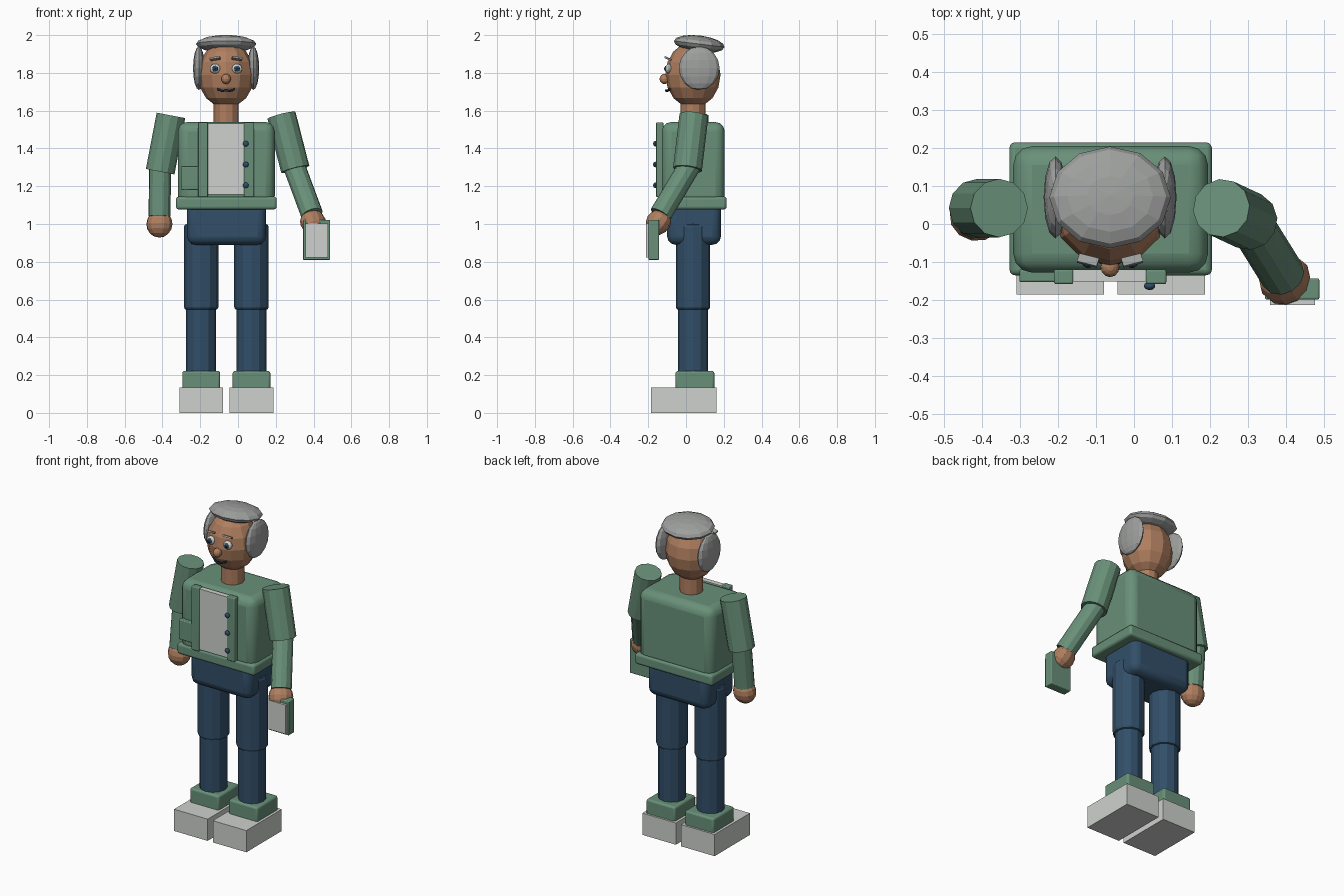
import bpy
from math import radians
from mathutils import Vector

cube = bpy.data.objects.get("Cube")
if cube:
    bpy.data.objects.remove(cube, do_unlink=True)


def material(name, rgb):
    m = bpy.data.materials.new(name)
    m.use_nodes = True
    m.diffuse_color = (*rgb, 1)
    m.node_tree.nodes["Principled BSDF"].inputs["Base Color"].default_value = (*rgb, 1)
    return m


green = material("sage green", (0.14, 0.28, 0.19))
navy = material("navy denim", (0.032, 0.078, 0.14))
skin = material("tan skin", (0.43, 0.21, 0.115))
gray = material("gray hair", (0.34, 0.35, 0.34))
white = material("off white", (0.62, 0.64, 0.61))
dark = material("dark ink", (0.012, 0.025, 0.045))

CX = -0.063  # centre line of the body
CY = 0.037


def finish(name, mat, smooth=False):
    o = bpy.context.object
    o.name = name
    o.data.materials.append(mat)
    if smooth:
        bpy.ops.object.shade_smooth_by_angle(angle=radians(35))
    return o


def box(name, mat, x, y, z, bevel=0.0):
    """Box between (low, high) pairs, with optional rounded edges."""
    spans = (x, y, z)
    bpy.ops.mesh.primitive_cube_add(size=1, location=[(a + b) / 2 for a, b in spans])
    o = bpy.context.object
    o.scale = [b - a for a, b in spans]
    bpy.ops.object.transform_apply(location=False, rotation=False, scale=True)
    if bevel:
        mod = o.modifiers.new("rounded edges", "BEVEL")
        mod.width = bevel
        mod.segments = 3
    return finish(name, mat, bevel > 0)


def ball(name, mat, loc, radii, rot=(0, 0, 0), segs=12, rings=8):
    bpy.ops.mesh.primitive_uv_sphere_add(segments=segs, ring_count=rings, radius=1, location=loc)
    o = bpy.context.object
    o.scale = radii
    o.rotation_euler = [radians(a) for a in rot]
    return finish(name, mat)


def limb(name, mat, start, end, radius, bevel=0.0, sides=12):
    """Faceted cylinder from one point to another."""
    a, b = Vector(start), Vector(end)
    bpy.ops.mesh.primitive_cylinder_add(vertices=sides, radius=radius, depth=(b - a).length,
                                        location=(a + b) / 2)
    o = bpy.context.object
    o.rotation_euler = (b - a).to_track_quat("Z", "Y").to_euler()
    if bevel:
        mod = o.modifiers.new("soft rim", "BEVEL")
        mod.width = bevel
        mod.segments = 2
        mod.limit_method = "ANGLE"
        mod.angle_limit = radians(60)
    return finish(name, mat)


# Legs, cuffs and shoes
for side, x in (("right", -0.195), ("left", 0.071)):
    limb(side + "_thigh", navy, (x, CY, 1.0), (x, CY, 0.545), 0.091, 0.015)
    limb(side + "_shin", navy, (x, CY, 0.57), (x, CY, 0.18), 0.079)
    box(side + "_ankle_cuff", green, (x - 0.099, x + 0.1), (-0.055, 0.15), (0.12, 0.222), 0.012)
    box(side + "_shoe", white, (x - 0.115, x + 0.116), (-0.185, 0.162), (0, 0.135))

# Trunk
box("pelvis", navy, (-0.27, 0.148), (-0.1, 0.185), (0.89, 1.12), 0.045)
box("jacket_hem", green, (-0.328, 0.205), (-0.135, 0.215), (1.077, 1.145), 0.015)
box("jacket_body", green, (-0.318, 0.195), (-0.128, 0.205), (1.1, 1.54), 0.05)
box("shirt_front", white, (-0.162, 0.032), (-0.152, -0.12), (1.155, 1.532))
box("right_lapel", green, (-0.211, -0.16), (-0.158, -0.12), (1.143, 1.538), 0.005)
box("left_lapel", green, (0.031, 0.085), (-0.158, -0.12), (1.143, 1.538), 0.005)
box("pocket", green, (-0.302, -0.205), (-0.153, -0.12), (1.182, 1.305), 0.005)
for i in range(3):
    ball("button_%d" % (i + 1), navy, (0.041, -0.163, 1.205 + 0.11 * i), (0.015, 0.011, 0.015))

# Arms and hands
arms = {
    "right": ((-0.355, 0.042, 1.575), (-0.412, 0.042, 1.277), (-0.416, 0.02, 1.04), (-0.416, 0.018, 1.0)),
    "left": ((0.23, 0.042, 1.575), (0.303, 0.008, 1.29), (0.392, -0.135, 1.05), (0.397, -0.146, 1.01)),
}
for side, (shoulder, elbow, wrist, palm) in arms.items():
    limb(side + "_upper_sleeve", green, shoulder, elbow, 0.077)
    up = Vector(elbow) + (Vector(elbow) - Vector(wrist)) * 0.1
    limb(side + "_lower_sleeve", green, up, wrist, 0.059)
    tilt = (Vector(elbow) - Vector(wrist)).to_track_quat("Z", "Y")
    hand = ball(side + "_hand", skin, palm, (0.07, 0.063, 0.072))
    hand.rotation_euler = tilt.to_euler()

# Notebook in the left hand
box("notebook_cover", green, (0.345, 0.488), (-0.199, -0.143), (0.81, 1.022), 0.005)
box("notebook_page", white, (0.358, 0.477), (-0.213, -0.19), (0.822, 1.003))

# Head and hair
limb("neck", skin, (CX, CY, 1.5), (CX, CY, 1.66), 0.066)
ball("head", skin, (CX, CY, 1.79), (0.15, 0.146, 0.175))
ball("hair_cap", gray, (CX, 0.07, 1.953), (0.16, 0.135, 0.045), (-7, 0, 0))
for side, s in (("right", -1), ("left", 1)):
    ball(side + "_side_hair", gray, (CX + s * 0.144, 0.07, 1.825), (0.031, 0.108, 0.115))

    # Eye and brow on each side
    x = CX + s * 0.058
    ball(side + "_eye", white, (x, -0.091, 1.822), (0.028, 0.018, 0.026))
    ball(side + "_iris", navy, (x, -0.106, 1.822), (0.015, 0.008, 0.016))
    ball(side + "_pupil", dark, (x, -0.111, 1.822), (0.008, 0.005, 0.009))
    brow = box(side + "_brow", gray, (x - 0.027, x + 0.027), (-0.108, -0.084), (1.871, 1.881))
    brow.rotation_euler = (radians(-25), radians(s * 8), radians(s * 14))

ball("nose", skin, (CX, -0.113, 1.768), (0.025, 0.027, 0.027))

# Mouth as a thin bent tube
curve = bpy.data.curves.new("mouth", "CURVE")
curve.dimensions = "3D"
curve.bevel_depth = 0.006
curve.bevel_resolution = 1
curve.use_fill_caps = True
line = curve.splines.new("POLY")
path = [(-0.045, -0.085, 1.714), (-0.022, -0.1, 1.704), (0, -0.107, 1.707),
        (0.022, -0.1, 1.704), (0.045, -0.085, 1.714)]
line.points.add(len(path) - 1)
for point, (x, y, z) in zip(line.points, path):
    point.co = (CX + x, y, z, 1)
curve.materials.append(dark)
bpy.context.collection.objects.link(bpy.data.objects.new("mouth", curve))
